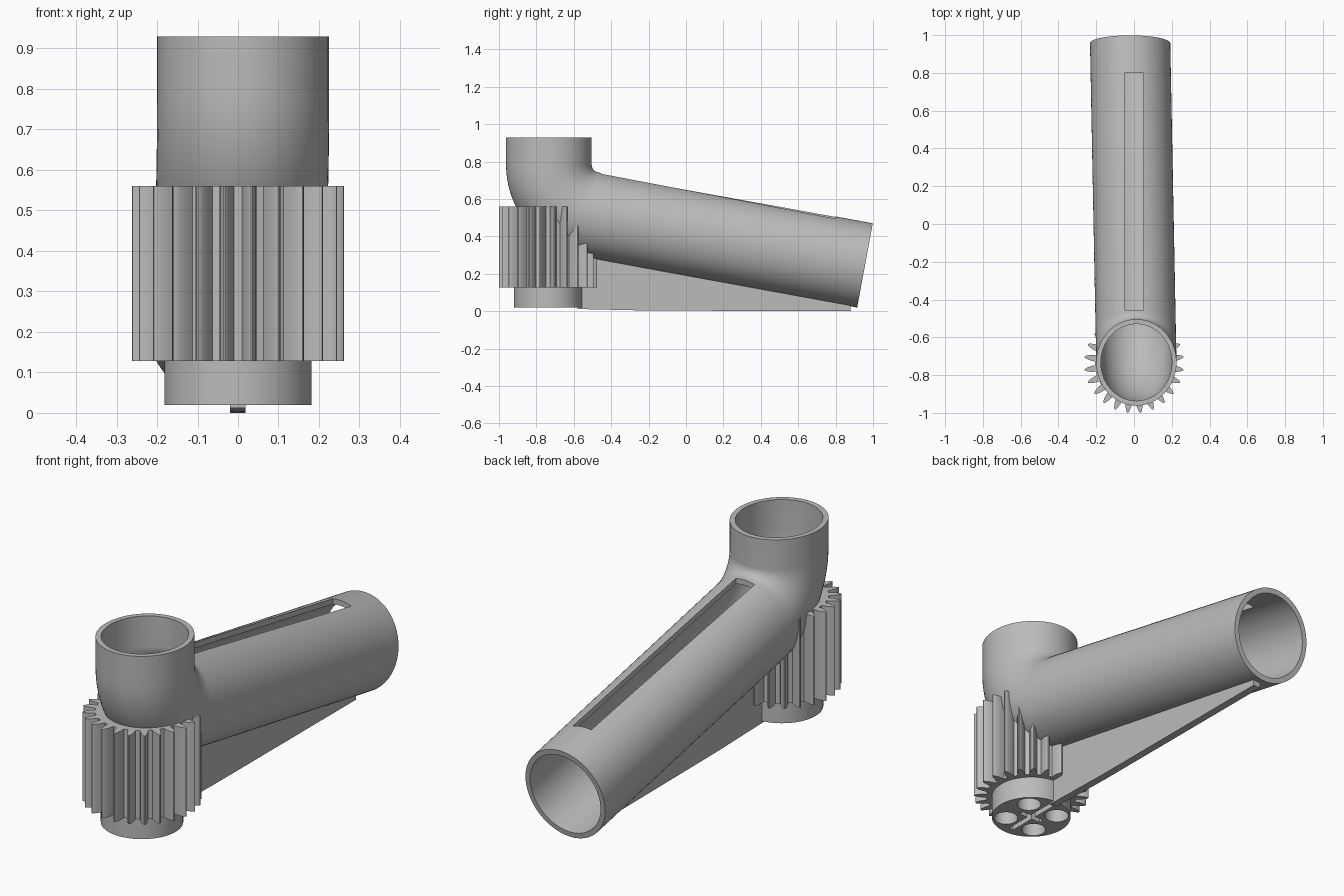
import bpy, bmesh, math
from mathutils import Vector

if "Cube" in bpy.data.objects:
    bpy.data.objects.remove(bpy.data.objects["Cube"])

grey = bpy.data.materials.new("plain grey")
grey.diffuse_color = (0.5, 0.5, 0.5, 1)
grey.use_nodes = True
grey.node_tree.nodes["Principled BSDF"].inputs["Base Color"].default_value = grey.diffuse_color

SLOPE = math.atan(0.185)          # downward tilt of the long pipe
BEND_R = 0.27                     # elbow centreline radius
GEAR_Y = -0.738


def finish(bm, name):
    bmesh.ops.recalc_face_normals(bm, faces=bm.faces)
    me = bpy.data.meshes.new(name)
    bm.to_mesh(me)
    bm.free()
    me.materials.append(grey)
    ob = bpy.data.objects.new(name, me)
    bpy.context.collection.objects.link(ob)
    return ob


def prism(name, pts, axis, a, b):
    """Extrude a 2D outline along z (pts = x,y) or x (pts = y,z)."""
    bm = bmesh.new()
    place = (lambda p, h: (p[0], p[1], h)) if axis == 'z' else (lambda p, h: (h, p[0], p[1]))
    lo = [bm.verts.new(place(p, a)) for p in pts]
    hi = [bm.verts.new(place(p, b)) for p in pts]
    n = len(pts)
    bm.faces.new(lo)
    bm.faces.new(hi)
    for i in range(n):
        bm.faces.new((lo[i], lo[(i + 1) % n], hi[(i + 1) % n], hi[i]))
    return finish(bm, name)


def circle(cx, cy, r, n=48):
    return [(cx + r * math.cos(2 * math.pi * i / n),
             cy + r * math.sin(2 * math.pi * i / n)) for i in range(n)]


def box(name, x0, x1, y0, y1, z0, z1):
    return prism(name, [(x0, y0), (x1, y0), (x1, y1), (x0, y1)], 'z', z0, z1)


def pipe(name, rx, ry, extra=0.0, n=72):
    """Solid oval rod: straight down, round the bend, then along the long pipe."""
    turn = math.pi / 2 - SLOPE
    stations = [(-0.733, 0.93 + extra, 0.0)]
    for i in range(21):
        t = turn * i / 20
        stations.append((-0.733 + BEND_R * (1 - math.cos(t)),
                         0.783 - BEND_R * math.sin(t), t))
    stations.append((0.957 + extra * math.cos(SLOPE),
                     0.245 - extra * math.sin(SLOPE), turn))
    bm = bmesh.new()
    rings = []
    for y, z, t in stations:
        x = 0.0125 - 0.0195 * (y + 0.733)
        out = Vector((0, math.cos(t), math.sin(t)))     # towards inside of the bend
        rings.append([bm.verts.new(Vector((x, y, z))
                      + Vector((rx * math.cos(a), 0, 0)) + out * ry * math.sin(a))
                      for a in (2 * math.pi * k / n for k in range(n))])
    for r, s in zip(rings, rings[1:]):
        for k in range(n):
            bm.faces.new((r[k], r[(k + 1) % n], s[(k + 1) % n], s[k]))
    bm.faces.new(rings[0])
    bm.faces.new(rings[-1])
    return finish(bm, name)


def cut(ob, cutters):
    for c in cutters:
        m = ob.modifiers.new("cut", 'BOOLEAN')
        m.operation, m.solver, m.object = 'DIFFERENCE', 'EXACT', c
    bpy.context.view_layer.update()
    dg = bpy.context.evaluated_depsgraph_get()
    me = bpy.data.meshes.new_from_object(ob.evaluated_get(dg))
    ob.modifiers.clear()
    ob.data = me


def smooth(ob, angle):
    bpy.ops.object.select_all(action='DESELECT')
    ob.select_set(True)
    bpy.context.view_layer.objects.active = ob
    bpy.ops.object.shade_smooth_by_angle(angle=math.radians(angle))


# Bent pipe with open ends and a long slot along its crown
tube = pipe("bent_pipe", 0.2125, 0.229)
bore = pipe("bore_cutter", 0.188, 0.203, 0.05)
slot = prism("slot_cutter", [(-0.455, 0.6), (0.8, 0.37), (0.8, 0.65), (-0.455, 0.85)],
             'x', -0.05, 0.05)
cut(tube, [bore, slot])

# Gear collar, hollowed where the pipe passes through
TEETH = 24
outline = []
half_tooth = [(0.206, 0.017), (0.228, 0.0155), (0.248, 0.0105), (0.259, 0.006), (0.2635, 0.002)]
tooth = [(r, -w) for r, w in half_tooth] + [(r, w) for r, w in reversed(half_tooth)]
for i in range(TEETH):
    a = 2 * math.pi * (i + 0.5) / TEETH
    for r, w in tooth:
        outline.append((r * math.cos(a) - w * math.sin(a),
                        GEAR_Y + r * math.sin(a) + w * math.cos(a)))
gear = prism("gear_collar", outline, 'z', 0.128, 0.56)
core = pipe("core_cutter", 0.2, 0.216, 0.05)
cut(gear, [core])

# Round foot with four holes and a crossed groove underneath
foot = prism("round_foot", circle(0, GEAR_Y, 0.182, 64), 'z', 0.02, 0.13)
cutters = []
for sx in (-1, 1):
    for sy in (-1, 1):
        cutters.append(prism("hole_cutter", circle(sx * 0.083, GEAR_Y + sy * 0.083, 0.055, 32),
                             'z', -0.1, 0.2))
cutters.append(box("groove_cutter", -0.013, 0.013, GEAR_Y - 0.145, GEAR_Y + 0.145, -0.1, 0.06))
cutters.append(box("groove_cutter", -0.06, 0.06, GEAR_Y - 0.013, GEAR_Y + 0.013, -0.1, 0.061))
cut(foot, cutters)

# Thin support rib under the long pipe
rib = prism("support_rib", [(-0.58, 0.012), (-0.22, 0.004), (0.88, 0.0), (0.88, 0.06),
                            (-0.5, 0.33), (-0.58, 0.33)], 'x', -0.02, 0.018)
cut(rib, [core])

for c in [bore, slot, core] + cutters:
    bpy.data.objects.remove(c)
smooth(tube, 30)
smooth(gear, 25)
smooth(foot, 30)
